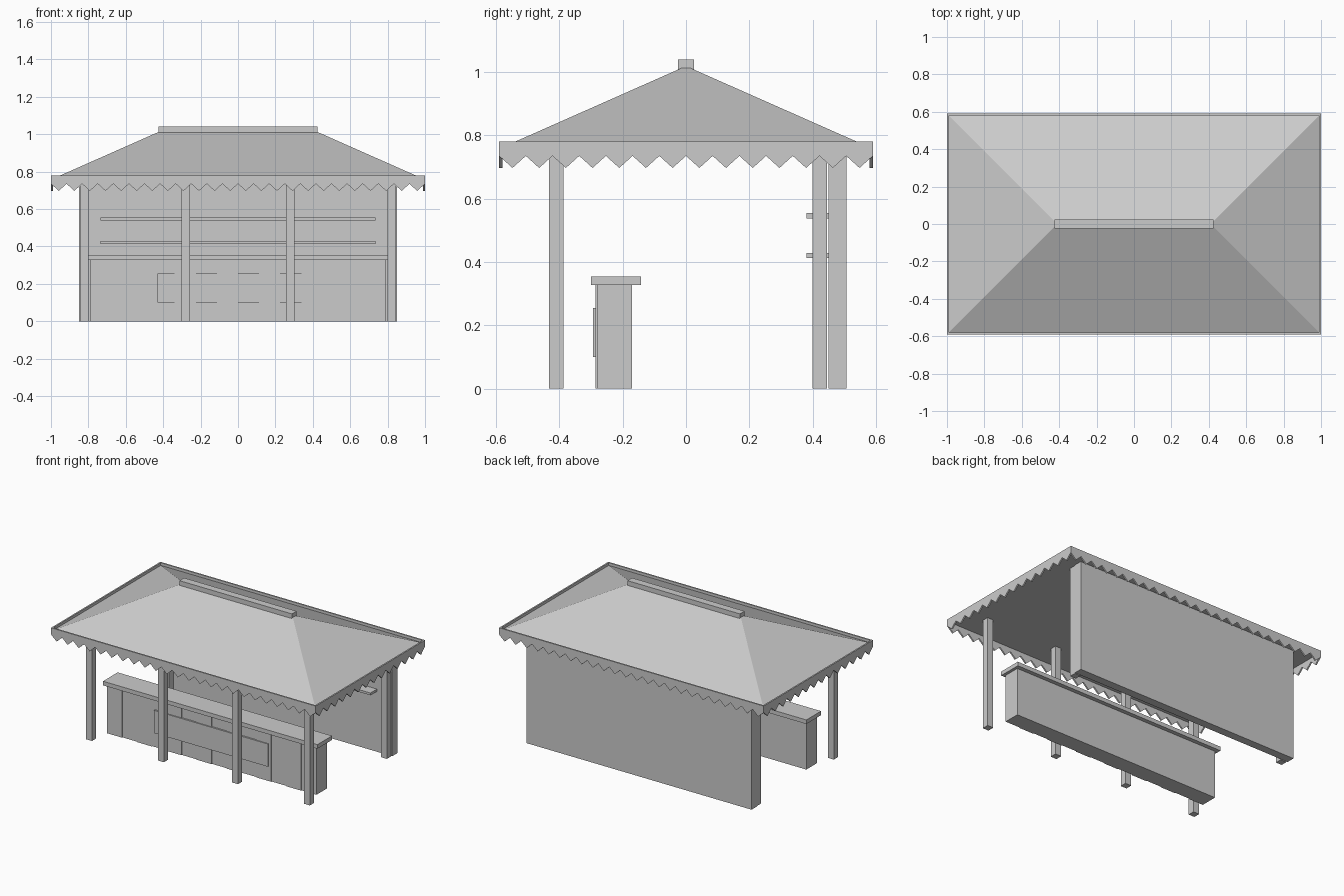
import bpy, bmesh

if "Cube" in bpy.data.objects:
    bpy.data.objects.remove(bpy.data.objects["Cube"])

GREY = bpy.data.materials.new("light grey")
GREY.diffuse_color = (0.6, 0.6, 0.6, 1)
GREY.use_nodes = True
GREY.node_tree.nodes["Principled BSDF"].inputs["Base Color"].default_value = GREY.diffuse_color


def finish(name, bm):
    bmesh.ops.recalc_face_normals(bm, faces=bm.faces[:])
    me = bpy.data.meshes.new(name)
    bm.to_mesh(me)
    bm.free()
    me.materials.append(GREY)
    ob = bpy.data.objects.new(name, me)
    bpy.context.collection.objects.link(ob)
    return ob


def box(name, x, y, z):
    """Box given by its (low, high) range on each axis."""
    bm = bmesh.new()
    bmesh.ops.create_cube(bm, size=1)
    for v in bm.verts:
        v.co = [r[0] if c < 0 else r[1] for c, r in zip(v.co, (x, y, z))]
    return finish(name, bm)


EAVE = 0.762

# Hipped roof: rectangle base rising to a narrow ridge
bm = bmesh.new()
rings = []
for hx, hy, z in ((0.99, 0.58, EAVE), (0.425, 0.015, 1.012)):
    rings.append([bm.verts.new((sx * hx, sy * hy, z))
                  for sx, sy in ((-1, -1), (1, -1), (1, 1), (-1, 1))])
for r in rings:
    bm.faces.new(r)
for i in range(4):
    j = (i + 1) % 4
    bm.faces.new((rings[0][i], rings[0][j], rings[1][j], rings[1][i]))
finish("roof", bm)
box("ridge_cap", (-0.425, 0.425), (-0.025, 0.025), (1.008, 1.04))


# Zigzag valance around the eaves
def valance(name, half, teeth, place):
    bm = bmesh.new()
    step = 2 * half / teeth
    for i in range(teeth):
        a = -half + i * step
        prof = ((a, 0.78), (a, 0.735), (a + step / 2, 0.697),
                (a + step, 0.735), (a + step, 0.78))
        f, b = ([bm.verts.new(place(u, z, t)) for u, z in prof] for t in (0, 0.01))
        bm.faces.new(f)
        bm.faces.new(b[::-1])
        for k in (1, 2, 4):
            n = (k + 1) % 5
            bm.faces.new((f[k], f[n], b[n], b[k]))
        for k, use in ((0, i == 0), (3, i == teeth - 1)):
            if use:
                bm.faces.new((f[k], f[k + 1], b[k + 1], b[k]))
    bmesh.ops.remove_doubles(bm, verts=bm.verts[:], dist=1e-5)
    finish(name, bm)


for s, n in ((-1, "front"), (1, "back")):
    valance(n + "_valance", 1.0, 24, lambda u, z, t: (u, s * (0.59 - t), z))
for s, n in ((-1, "left"), (1, "right")):
    valance(n + "_valance", 0.59, 14, lambda u, z, t: (s * (1.0 - t), u, z))

# Posts: four in front, two at the back corners
for y, xs, n in ((-0.41, (-0.823, -0.28, 0.28, 0.823), "front_post"),
                 (0.422, (-0.823, 0.823), "back_post")):
    for x in xs:
        box(n, (x - 0.0225, x + 0.0225), (y - 0.0225, y + 0.0225), (0, EAVE))

# Back wall and shelves
box("back_wall", (-0.85, 0.85), (0.45, 0.506), (0, EAVE))
for z in (0.412, 0.538):
    box("shelf", (-0.735, 0.735), (0.38, 0.45), (z, z + 0.016))

# Counter with slab top, raised stripes and a blank front board
box("counter_body", (-0.79, 0.79), (-0.281, -0.17), (0, 0.327))
box("counter_top", (-0.81, 0.81), (-0.30, -0.142), (0.327, 0.355))
w = 1.58 / 14
for k in range(0, 14, 2):
    box("counter_stripe", (-0.79 + k * w, -0.79 + (k + 1) * w),
        (-0.286, -0.281), (0, 0.327))
box("front_board", (-0.43, 0.43), (-0.293, -0.281), (0.10, 0.255))
